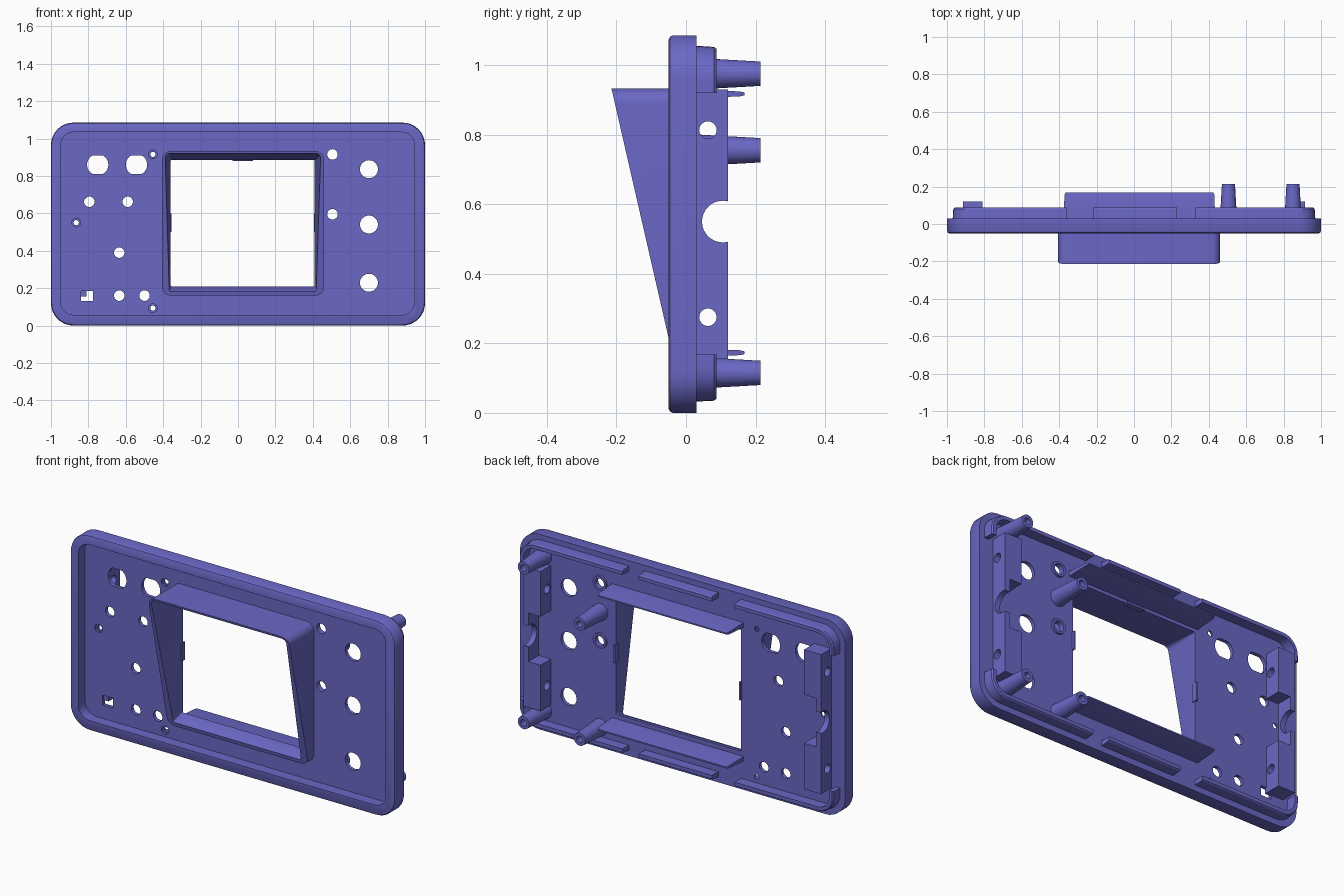
import bpy, bmesh, math

cube = bpy.data.objects.get("Cube")
if cube:
    bpy.data.objects.remove(cube, do_unlink=True)

mat = bpy.data.materials.new("violet_plastic")
mat.use_nodes = True
COLOR = (0.145, 0.138, 0.56, 1)
mat.diffuse_color = COLOR
mat.node_tree.nodes["Principled BSDF"].inputs["Base Color"].default_value = COLOR


def rrect(x0, x1, z0, z1, r, n=8):
    """Rounded rectangle outline in the xz plane."""
    pts = []
    for cx, cz, a0 in ((x1 - r, z1 - r, 0), (x0 + r, z1 - r, 90),
                       (x0 + r, z0 + r, 180), (x1 - r, z0 + r, 270)):
        for i in range(n + 1):
            a = math.radians(a0 + 90 * i / n)
            pts.append((cx + r * math.cos(a), cz + r * math.sin(a)))
    return pts


def rect(x0, x1, z0, z1):
    return [(x0, z0), (x1, z0), (x1, z1), (x0, z1)]


def circle(x, z, r, n=32, flat=None):
    """Circle outline, optionally clipped flat at top and bottom."""
    f = flat or r
    return [(x + r * math.cos(2 * math.pi * i / n),
             z + max(-f, min(f, r * math.sin(2 * math.pi * i / n)))) for i in range(n)]


def add_loft(bm, loops):
    """Closed solid through (outline, y) sections; y may be a function of z."""
    rings = [[bm.verts.new((x, y(z) if callable(y) else y, z)) for x, z in pts]
             for pts, y in loops]
    n = len(rings[0])
    for a, b in zip(rings, rings[1:]):
        for i in range(n):
            j = (i + 1) % n
            bm.faces.new((a[i], a[j], b[j], b[i]))
    bm.faces.new(rings[0])
    bm.faces.new(rings[-1])


def solid(name, *lofts, axis_x=False):
    bm = bmesh.new()
    for loops in lofts:
        add_loft(bm, loops)
    if axis_x:                      # outlines given as (y, z), extruded along x
        for v in bm.verts:
            v.co.x, v.co.y = v.co.y, v.co.x
    bmesh.ops.recalc_face_normals(bm, faces=bm.faces)
    me = bpy.data.meshes.new(name)
    bm.to_mesh(me)
    bm.free()
    me.materials.append(mat)
    ob = bpy.data.objects.new(name, me)
    bpy.context.scene.collection.objects.link(ob)
    return ob


def cut(ob, *cutters, keep=False):
    for c in cutters:
        bpy.context.view_layer.objects.active = ob
        m = ob.modifiers.new("cut", 'BOOLEAN')
        m.operation, m.solver, m.object = 'DIFFERENCE', 'EXACT', c
        bpy.ops.object.modifier_apply(modifier=m.name)
        if not keep:
            bpy.data.objects.remove(c, do_unlink=True)


def hole(x, z, r, **kw):
    p = circle(x, z, r, **kw)
    return [(p, -0.3), (p, 0.3)]


BACK, RECESS = 0.03, 0.01
parts = []

# Front panel: rounded outer edge and a deep recessed face
panel = solid("front_panel", [
    (rrect(-0.988, 0.988, 0.012, 1.073, 0.108), -0.05),
    (rrect(-0.996, 0.996, 0.004, 1.081, 0.116), -0.046),
    (rrect(-1, 1, 0, 1.085, 0.12), -0.038),
    (rrect(-1, 1, 0, 1.085, 0.12), BACK)])
inner = rrect(-0.947, 0.943, 0.057, 1.034, 0.067)
recess = solid("recess_cutter", [(inner, -0.06), (inner, RECESS)])

# Control and screw holes
holes = [hole(x, 0.86, 0.057, flat=0.05) for x in (-0.75, -0.543)]
holes += [hole(0.70, z, 0.048) for z in (0.836, 0.54, 0.229)]
holes += [hole(x, z, 0.028) for x, z in (
    (-0.795, 0.662), (-0.59, 0.662), (-0.635, 0.39), (-0.635, 0.16),
    (-0.5, 0.16), (0.505, 0.915), (0.505, 0.595))]
screws = ((-0.455, 0.915), (-0.865, 0.55), (-0.455, 0.093))
holes += [hole(x, z, 0.014, n=20) for x, z in screws]
slot = rect(-0.84, -0.775, 0.132, 0.186)
holes.append([(slot, -0.3), (slot, 0.3)])
countersinks = solid("countersink_cutter", *[
    [(circle(x, z, 0.023, 20), -0.1), (circle(x, z, 0.023, 20), 0.02)] for x, z in screws])

# Tapered screen opening shared by panel and hood
opening = solid("opening_cutter", [
    (rrect(-0.395, 0.448, 0.08, 0.927, 0.03), -0.25),
    (rrect(-0.36, 0.41, 0.21, 0.886, 0.006), 0.015),
    (rrect(-0.36, 0.41, 0.21, 0.886, 0.006), 0.1)])
cut(panel, recess, solid("hole_cutter", *holes), countersinks)
cut(panel, opening, keep=True)
parts.append(panel)

# Screen hood, sliced by a sloping front plane
outer = rrect(-0.405, 0.46, 0.16, 0.933, 0.045)
hood = solid("screen_hood", [(outer, lambda z: -0.05 - (z - 0.215) * 0.229), (outer, 0.022)])
cut(hood, opening)
parts.append(hood)

# Small retaining tabs round the screen opening
for name, (x0, x1, z0, z1) in {
        "tab_top": (-0.03, 0.08, 0.88, 0.892), "tab_right": (-0.366, -0.356, 0.5, 0.6),
        "tab_left": (0.406, 0.416, 0.5, 0.6)}.items():
    r = rect(x0, x1, z0, z1)
    parts.append(solid(name, [(r, 0.015), (r, 0.045)]))

# Tapered screen guide plates above and below the opening
for name, z in (("upper_guide", 0.917), ("lower_guide", 0.173)):
    parts.append(solid(name, [
        (rect(-0.376, 0.434, z - 0.013, z + 0.013), 0.02),
        (rect(-0.372, 0.43, z - 0.007, z + 0.007), 0.155),
        (rect(-0.366, 0.424, z - 0.004, z + 0.004), 0.168)]))

# Interrupted locating lip on the back
rim = solid("locating_lip", [
    (rrect(-0.97, 0.97, 0.032, 1.056, 0.1), 0.02),
    (rrect(-0.966, 0.966, 0.035, 1.052, 0.097), 0.08),
    (rrect(-0.96, 0.96, 0.04, 1.047, 0.093), 0.087)])
core = rrect(-0.942, 0.942, 0.06, 1.027, 0.072)
gaps = [rect(-1.1, 1.1, 0.168, 0.92), rect(-0.36, -0.22, -0.1, 1.2), rect(0.23, 0.33, -0.1, 1.2)]
cut(rim, solid("lip_core_cutter", [(core, 0.0), (core, 0.2)]),
    *[solid("lip_gap_cutter", [(g, 0.0), (g, 0.2)]) for g in gaps])
parts.append(rim)

# Side brackets with thick ends, cable notch and screw holes
bracket = [(0.915, 0.155), (0.915, 0.93), (0.81, 0.93), (0.81, 0.68),
           (0.885, 0.68), (0.885, 0.41), (0.81, 0.41), (0.81, 0.155)]
for name, s in (("left_bracket", 1), ("right_bracket", -1)):
    p = [(s * x, z) for x, z in bracket]
    ob = solid(name, [(p, 0.02), (p, 0.121)])
    bores = [[(circle(y, z, r), s * 0.7), (circle(y, z, r), s * 1.1)]
             for y, z, r in ((0.063, 0.275, 0.025), (0.063, 0.813, 0.025), (0.106, 0.55, 0.06))]
    cut(ob, solid("bore_cutter", *bores, axis_x=True))
    parts.append(ob)

# Tapered hollow mounting posts
for i, (x, z) in enumerate(((0.85, 0.975), (0.505, 0.755), (0.85, 0.115), (0.505, 0.115))):
    post = solid(f"mounting_post_{i + 1}", [(circle(x, z, 0.046), 0.02), (circle(x, z, 0.035), 0.2135)])
    bore = circle(x, z, 0.018, 20)
    cut(post, solid("post_bore_cutter", [(bore, 0.08), (bore, 0.3)]))
    parts.append(post)

# Raised collars behind two button holes
for i, z in enumerate((0.915, 0.595)):
    ob = solid(f"button_collar_{i + 1}", [(circle(0.505, z, 0.043), 0.02), (circle(0.505, z, 0.041), 0.04)])
    cut(ob, solid("collar_cutter", hole(0.505, z, 0.028)))
    parts.append(ob)

# Smooth curved walls, keep crisp edges
bpy.ops.object.select_all(action='DESELECT')
for ob in parts:
    ob.select_set(True)
bpy.context.view_layer.objects.active = panel
bpy.ops.object.shade_smooth_by_angle(angle=math.radians(30))
